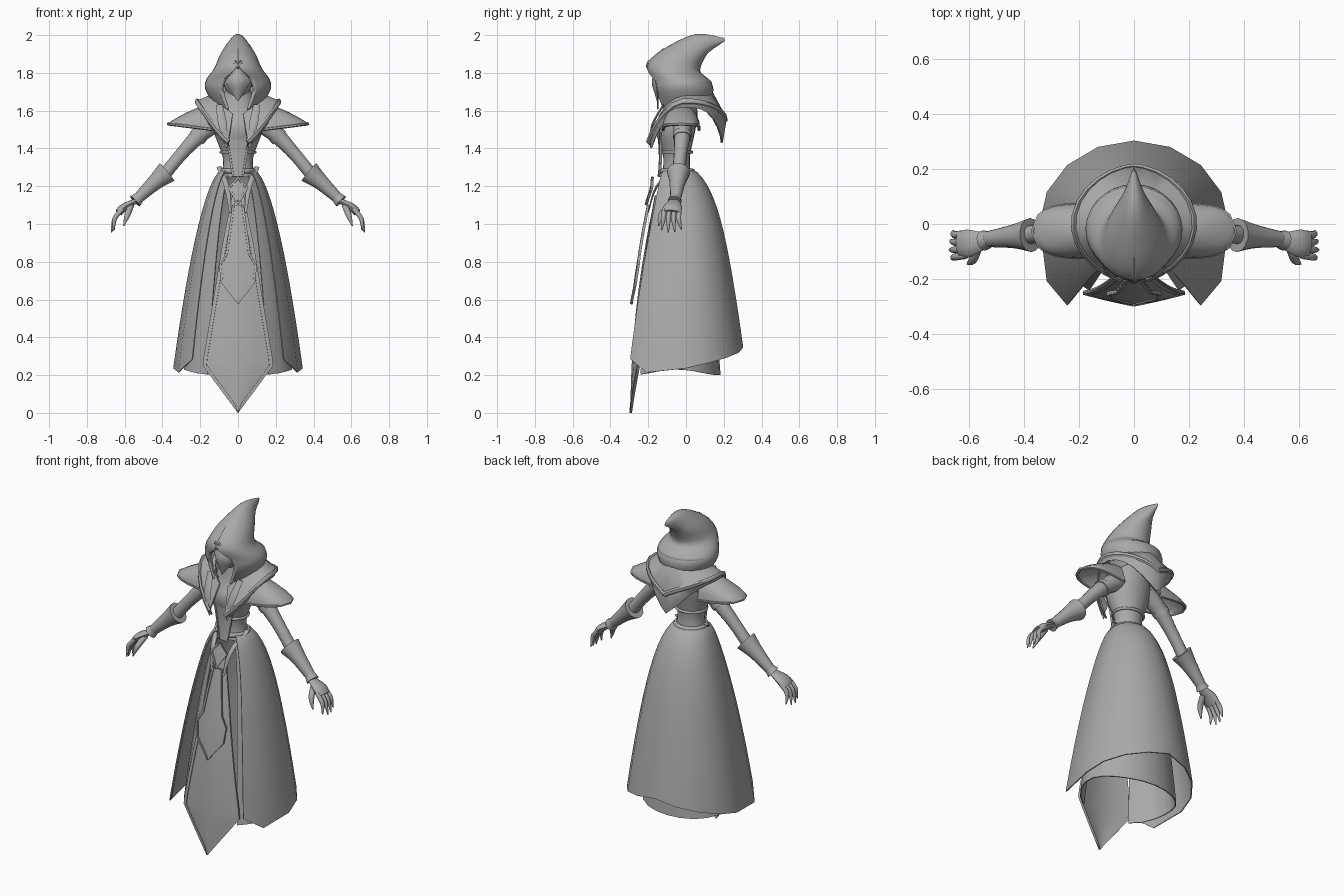
import bpy, bmesh
from math import sin, cos, pi, radians
from mathutils import Vector

start_cube = bpy.data.objects.get("Cube")
if start_cube:
    bpy.data.objects.remove(start_cube)

grey_colour = (.4, .4, .4, 1)
grey = bpy.data.materials.new("plain grey")
grey.use_nodes = True
grey.diffuse_color = grey_colour
grey.node_tree.nodes["Principled BSDF"].inputs["Base Color"].default_value = grey_colour


def spline(keys, steps=4):
    """Smooth curve through tuples of any length."""
    keys = [Vector(key) for key in keys]
    padded = [keys[0]] + keys + [keys[-1]]
    result = []
    for before, start, end, after in zip(padded, padded[1:], padded[2:], padded[3:]):
        for step in range(steps):
            t = step / steps
            leave, arrive = (end - before) / 2, (after - start) / 2
            gap = end - start
            result.append(start + t * leave + t * t * (3 * gap - 2 * leave - arrive)
                          + t * t * t * (leave + arrive - 2 * gap))
    return result + [keys[-1]]


def loft(name, rows, closed=False, caps=False, thick=0, sharp=50):
    """Skin a list of equally long point rows."""
    bm = bmesh.new()
    grid = [[bm.verts.new(point) for point in row] for row in rows]
    count = len(rows[0])
    for lower, upper in zip(grid, grid[1:]):
        for i in range(count if closed else count - 1):
            j = (i + 1) % count
            bm.faces.new((lower[i], lower[j], upper[j], upper[i]))
    if caps:
        bm.faces.new(grid[0])
        bm.faces.new(grid[-1])
    bmesh.ops.remove_doubles(bm, verts=bm.verts, dist=.0005)
    bmesh.ops.recalc_face_normals(bm, faces=bm.faces)
    for face in bm.faces:
        face.smooth = True
    for edge in bm.edges:
        edge.smooth = edge.calc_face_angle(pi) < radians(sharp)
    mesh = bpy.data.meshes.new(name)
    bm.to_mesh(mesh)
    bm.free()
    mesh.materials.append(grey)
    part = bpy.data.objects.new(name, mesh)
    bpy.context.collection.objects.link(part)
    if thick:
        solid = part.modifiers.new("thickness", "SOLIDIFY")
        solid.thickness, solid.offset = thick, 0


def ring(front_y, front_z, back_y, back_z, width, opening=0, count=25):
    """Tilted ellipse from a front point to a back point, open at the front."""
    front, back = Vector((0, front_y, front_z)), Vector((0, back_y, back_z))
    opening = max(0, opening)
    turns = [opening + 2 * (pi - opening) * i / (count - 1) for i in range(count)]
    return [(front + back) / 2 + (front - back) / 2 * cos(a) + Vector((width * sin(a), 0, 0))
            for a in turns]


def tube(name, points, flat=1, across=(0, 1, 0), sides=10):
    """Tapered tube along (x, y, z, radius) points; flat squashes it."""
    rows = []
    for i, point in enumerate(points):
        ahead, behind = points[min(i + 1, len(points) - 1)], points[max(i - 1, 0)]
        along = (Vector(ahead[:3]) - Vector(behind[:3])).normalized()
        up = along.cross(Vector(across)).normalized()
        side = up.cross(along)
        turns = [2 * pi * k / sides for k in range(sides)]
        rows.append([Vector(point[:3]) + point[3] * (side * cos(a) + up * flat * sin(a)) for a in turns])
    loft(name, rows, True, True)


def hoop(name, radius, *shape):
    tube(name, [(*point, radius) for point in ring(*shape)], across=(0, 0, 1), sides=8)


def both(half):
    """Complete a half row that ends on the centre line."""
    return half + [(-x, y, z) for x, y, z in reversed(half[:-1])]


def drape(lead):
    """Depth of cloth hanging down the front, lead in front of the skirt."""
    return lambda z: z * z / 10 - .29 - lead


def panel(name, outline, depth, bend, trim=0, steps=5):
    """Hanging plate from (z, half width) corners, with an optional raised border."""
    rows = []
    for (top, wide), (bottom, narrow) in zip(outline, outline[1:]):
        for t in (i / steps for i in range(steps)):
            rows.append((top + (bottom - top) * t, wide + (narrow - wide) * t))
    rows.append(outline[-1])

    def place(z, width, k, lift=0):
        return Vector((width * k, depth(z) + bend * width * k * k - lift, z))

    loft(name, [[place(*row, k / 2) for k in range(-2, 3)] for row in rows], thick=.008)
    if trim:
        for s, side in ((1, "left"), (-1, "right")):
            edge = [place(*row, s, .004) for row in rows]
            inset = [place(z, max(0, width - trim), s, .004) for z, width in rows]
            loft(f"{name}_{side}_trim", [edge, inset], thick=.012)


def skirt(name, hem):
    """Bell that swells quickly below the waist, down to the hem."""
    waist, rows = 1.29, []
    for i in range(15):
        t = (i / 14) ** 1.5
        size = .22 + .78 * t ** .55
        rows.append([(x * size, y * size - .04 * (1 - t) ** 8, waist + (z - waist) * t) for x, y, z in hem])
    loft(name, rows, thick=.006, sharp=60)


# Skirts: both open in front, the outer one with flared corners
outer_hem, inner_hem = [], []
for i in range(7):
    a = pi * (1 + i / 2) / 4
    flare = min(.98, cos(a) * (1.8 if i < 2 else 1))
    dip = max(.07 * (a - 1.2), .18 * (1.2 - a))
    outer_hem.append((.34 * sin(a), -.3 * flare, .21 + dip))
for i in range(10):
    a = .6 + (pi - .6) * i / 9
    inner_hem.append((.285 * sin(a), -.05 - .23 * cos(a), .2 + .03 * sin(a) ** 4))
skirt("outer_skirt", both(outer_hem))
skirt("inner_skirt", both(inner_hem))

# Front cloths, buckle and corset plate
panel("long_front_cloth", [(1.15, .03), (.9, .08), (.3, .18), (.25, .185), (0, 0)], drape(0), .2, .02)
panel("short_front_cloth", [(1.1, .03), (.84, .066), (.78, .1), (.69, .09), (.575, 0)], drape(.03), .1, .012)
panel("buckle", [(1.25, 0), (1.19, .055), (1.1, 0)], drape(.04), .2, .014)
panel("corset_plate", [(1.5, .1), (1.44, .06), (1.25, .03)], lambda z: -.14 - .5 * (z - 1.35) ** 2, .2, .01)

# Torso from (height, width, front, back), with bands
torso = spline([(1.25, .09, -.13, .03), (1.35, .08, -.12, .02), (1.5, .13, -.16, .05),
                (1.6, .11, -.12, .06), (1.75, .05, -.1, .03)])
loft("torso", [ring(front, z, back, z, width) for z, width, front, back in torso])
hoop("belt", .013, -.13, 1.28, .035, 1.28, .085)
hoop("under_bust_band", .008, -.13, 1.38, .03, 1.38, .09)

# Hood with an open face and a swept-back tip
hood = spline([(-.13, 1.6, .12, 1.63, .11, .5), (-.17, 1.7, .14, 1.71, .165, .5),
               (-.18, 1.76, .12, 1.76, .165, .5), (-.2, 1.84, .07, 1.81, .12, 0),
               (-.12, 1.92, .1, 1.89, .085, 0), (.05, 2, .14, 1.93, .035, 0), (.2, 1.98, .2, 1.97, 0, 0)])
loft("hood", [ring(*section) for section in hood], thick=.01)
hoop("hood_fold", .018, -.15, 1.75, .12, 1.745, .152, .9)
tube("brow_spike", spline([(0, -.2, 1.82, .004), (0, -.2, 1.85, .014), (0, -.12, 1.93, .002)]), .6, (1, 0, 0), 4)

# Face inside the hood
tube("head", spline([(0, -.07, 1.64, .02), (0, -.06, 1.75, .08), (0, -.06, 1.84, .02)]))
panel("face_mask", [(1.83, 0), (1.76, .07), (1.65, 0)], lambda z: -.18 + .3 * abs(z - 1.75), .8)


# Shoulder mantle: rings that dip at the chest, with a band deepest at the back
def collar(width, depth, height, lift, dip):
    turns = [.3 + (pi - .3) * i / 12 for i in range(13)]
    return [(width * abs(sin(a)) ** 1.2, -depth * cos(a), height + lift * sin(a) - dip * max(0, cos(a)) ** 2)
            for a in turns]


neck = collar(.12, .14, 1.69, 0, .12)
rim = collar(.22, .21, 1.55, .1, .16)
band = [(x * .95, y * .9, z - .03 - .09 * max(0, y / .21) ** 4) for x, y, z in rim]
loft("mantle", [both(row) for row in (neck, rim, band)], thick=.01)

for s, side in ((1, "left"), (-1, "right")):
    def limb(name, keys, *style):
        tube(f"{side}_{name}", [(s * x, y, z, r) for x, y, z, r in keys], *style)

    # Trims, belt strap and lapel
    limb("mantle_trim", [(*point, .015) for point in rim], .7, (0, 0, 1), 6)
    limb("hood_trim", spline([(0, -.2, 1.85, .012), (.088, -.155, 1.74, .012), (.055, -.15, 1.61, .008)]),
         .5, (1, 0, 0), 6)
    limb("brow_trim", spline([(.01, -.2, 1.86, .008), (.06, -.16, 1.83, .008), (.1, -.1, 1.82, .004)]),
         .6, (0, 0, 1), 6)
    limb("belt_strap", spline([(.1, -.05, 1.3, .014), (.06, -.155, 1.2, .014), (.04, -.2, 1.06, .006)]),
         .5, (1, 0, 0), 6)
    limb("lapel", spline([(.1, -.12, 1.63, .018), (.08, -.18, 1.52, .022), (.06, -.19, 1.4, .003)]),
         .3, (1, 0, 0), 6)

    # Domed shoulder guard with a rim
    dome, front_rim, back_rim = [], [], []
    for u in (i / 10 for i in range(11)):
        x, low = .13 + .237 * u, 1.5 + .03 * u
        reach, rise = .095 * (1 - u ** 4) ** .5, .13 * (1 - u ** 1.4)
        arc = [pi * k / 10 for k in range(11)]
        dome.append([(s * x, reach * cos(a) - .025, low + rise * sin(a)) for a in arc])
        front_rim.append((x, -.025 - reach, low, .009))
        back_rim.append((x, reach - .025, low, .009))
    loft(f"{side}_shoulder_guard", dome, thick=.01)
    limb("shoulder_rim", front_rim + back_rim[-2::-1], 1, (0, 0, 1), 6)

    # Arm with a flared cuff and wrist band
    limb("upper_arm", spline([(.1, -.02, 1.55, .055), (.2, -.02, 1.475, .045), (.3, -.03, 1.37, .035),
                              (.39, -.04, 1.26, .034)]), 1, (0, 1, 0), 14)
    limb("sleeve_band", [(.2, -.02, 1.475, .05), (.22, -.02, 1.455, .048)], 1, (0, 1, 0), 14)
    limb("forearm_cuff", spline([(.375, -.04, 1.275, .062), (.44, -.045, 1.22, .043), (.53, -.055, 1.135, .029)]),
         1, (0, 1, 0), 14)
    limb("wrist_band", [(.525, -.055, 1.14, .03), (.545, -.06, 1.12, .037)], 1, (0, 1, 0), 14)

    # Hand with curled fingers
    limb("palm", spline([(.535, -.06, 1.125, .027), (.6, -.07, 1.09, .05), (.632, -.075, 1.06, .046)]), .45)
    for i in range(4):
        y, short = -.115 + .027 * i, .012 * abs(i - 1.4)
        limb(f"finger_{i + 1}", spline([(.61, y, 1.08, .012), (.652, y - .005, 1.03, .013),
                                        (.675 - short, y - .014 + .008 * i, .95 + short, .003)]))
    limb("thumb", spline([(.565, -.08, 1.1, .016), (.585, -.13, 1.05, .016), (.605, -.145, .99, .003)]),
         1, (1, 0, 0))
